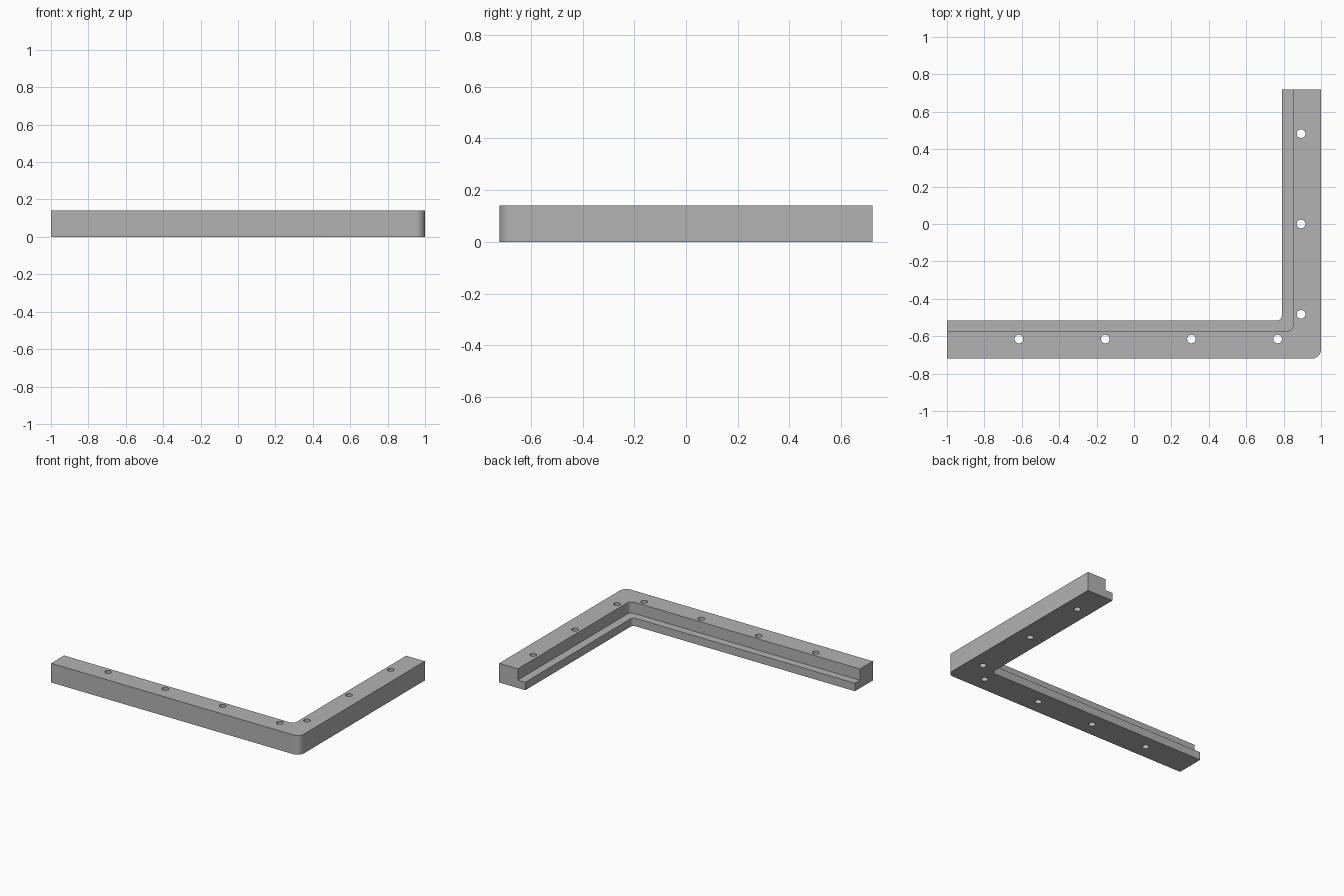
import bpy, bmesh
from mathutils import Vector

if "Cube" in bpy.data.objects:
    bpy.data.objects.remove(bpy.data.objects["Cube"], do_unlink=True)

HEIGHT = 0.14
LEDGE = 0.058
HOLE_RADIUS = 0.023

grey = bpy.data.materials.new("plain_grey")
grey.use_nodes = True
grey.diffuse_color = (0.45, 0.45, 0.45, 1)
grey.node_tree.nodes["Principled BSDF"].inputs["Base Color"].default_value = grey.diffuse_color


def finish(name, bm):
    mesh = bpy.data.meshes.new(name)
    bm.to_mesh(mesh)
    bm.free()
    mesh.materials.append(grey)
    obj = bpy.data.objects.new(name, mesh)
    bpy.context.collection.objects.link(obj)
    return obj


def corner_block(name, low, high, radius):
    """Box whose upright edge at (+x, -y) is rounded."""
    low, high = Vector(low), Vector(high)
    bm = bmesh.new()
    bmesh.ops.create_cube(bm, size=1)
    for v in bm.verts:
        v.co = [h if c > 0 else l for c, l, h in zip(v.co, low, high)]
    corner = [e for e in bm.edges
              if all(abs(v.co.x - high.x) < 1e-4 and abs(v.co.y - low.y) < 1e-4
                     for v in e.verts)]
    bmesh.ops.bevel(bm, geom=corner, offset=radius, segments=10,
                    profile=0.5, affect='EDGES')
    return finish(name, bm)


def hole_cutter(x, y):
    bm = bmesh.new()
    bmesh.ops.create_cone(bm, cap_ends=True, segments=32, radius1=HOLE_RADIUS,
                          radius2=HOLE_RADIUS, depth=1)
    bmesh.ops.translate(bm, verts=bm.verts, vec=(x, y, 0))
    return finish("hole_cutter", bm)


# Full block, cut down to a corner bracket
bracket = corner_block("corner_bracket", (-1, -0.72, 0), (1, 0.72, HEIGHT), 0.05)

# Opening inside the bracket, and the wider rebate that leaves the ledge
cutters = [
    corner_block("opening_cutter", (-2, -0.515, -1), (0.79, 2, 1), 0.025),
    corner_block("rebate_cutter", (-2, -0.572, LEDGE), (0.85, 2, 1), 0.03),
]

# Screw holes along both arms
cutters += [hole_cutter(-0.615 + 0.461 * i, -0.615) for i in range(4)]
cutters += [hole_cutter(0.893, 0.483 * i) for i in (-1, 0, 1)]

bpy.ops.object.select_all(action='DESELECT')
bpy.context.view_layer.objects.active = bracket
bracket.select_set(True)
for cutter in cutters:
    cutter.hide_render = True
    mod = bracket.modifiers.new("cut", 'BOOLEAN')
    mod.operation = 'DIFFERENCE'
    mod.solver = 'EXACT'
    mod.object = cutter
    bpy.ops.object.modifier_apply(modifier=mod.name)
    bpy.data.objects.remove(cutter, do_unlink=True)

bpy.ops.object.shade_smooth_by_angle(angle=0.6)
